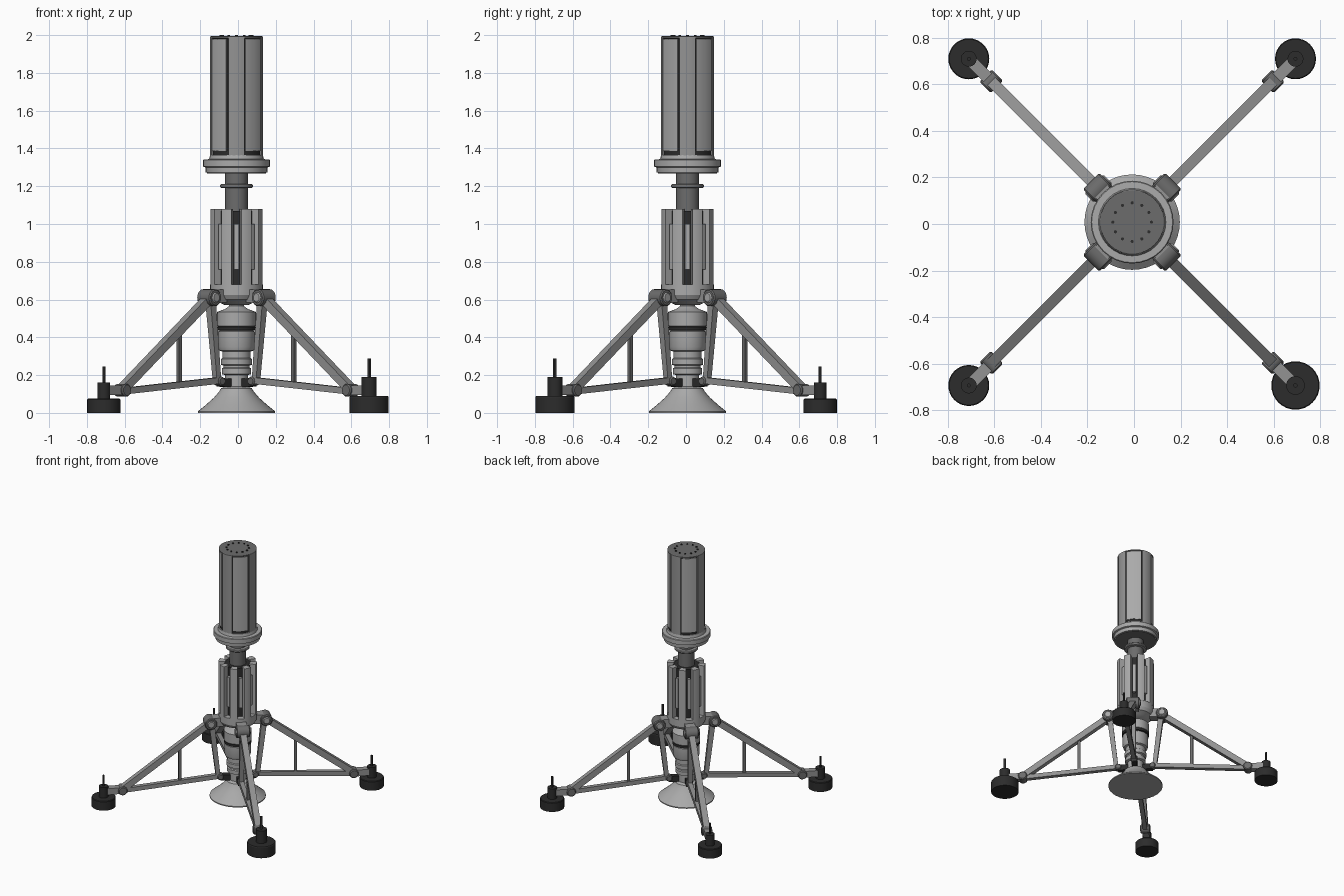
import bpy, bmesh, math
from mathutils import Vector, Matrix

if "Cube" in bpy.data.objects:
    bpy.data.objects.remove(bpy.data.objects["Cube"])

CX, CY = -0.008, 0.008            # axis of the central column
CENTRE = Matrix.Translation((CX, CY, 0))

def material(name, v):
    m = bpy.data.materials.new(name)
    m.diffuse_color = (v, v, v, 1)
    m.use_nodes = True
    m.node_tree.nodes["Principled BSDF"].inputs["Base Color"].default_value = m.diffuse_color
    return m

LIGHT = material("light grey", 0.40)
STRUT = material("strut grey", 0.29)
MID = material("mid grey", 0.15)
DARK = material("near black", 0.025)

def finish(name, bm, mat, matrix=CENTRE):
    bmesh.ops.recalc_face_normals(bm, faces=bm.faces)
    me = bpy.data.meshes.new(name)
    bm.to_mesh(me)
    bm.free()
    me.materials.append(mat)
    for p in me.polygons:
        p.use_smooth = True
    me.set_sharp_from_angle(angle=math.radians(30))
    ob = bpy.data.objects.new(name, me)
    ob.matrix_world = matrix
    bpy.context.collection.objects.link(ob)
    return ob

def lathe(name, profile, mat, matrix=CENTRE, seg=32):
    """Closed solid of revolution from (radius, z) points, flat capped."""
    bm = bmesh.new()
    rings = [[bm.verts.new((r * math.cos(2 * math.pi * i / seg),
                            r * math.sin(2 * math.pi * i / seg), z))
              for i in range(seg)] for r, z in profile]
    for a, b in zip(rings, rings[1:]):
        for i in range(seg):
            j = (i + 1) % seg
            bm.faces.new((a[i], a[j], b[j], b[i]))
    bm.faces.new(rings[0])
    bm.faces.new(rings[-1])
    return finish(name, bm, mat, matrix)

def sector(name, r0, r1, a0, a1, z0, z1, mat, n=6):
    """Curved plate between two radii and two angles (degrees)."""
    bm = bmesh.new()
    angs = [math.radians(a0 + (a1 - a0) * i / n) for i in range(n + 1)]
    cols = [[bm.verts.new((r * math.cos(a), r * math.sin(a), z))
             for r, z in ((r0, z0), (r1, z0), (r1, z1), (r0, z1))] for a in angs]
    for a, b in zip(cols, cols[1:]):
        for i in range(4):
            j = (i + 1) % 4
            bm.faces.new((a[i], a[j], b[j], b[i]))
    bm.faces.new(cols[0])
    bm.faces.new(cols[-1])
    return finish(name, bm, mat)

def bar(name, p, q, w, h, mat, matrix, taper=1.0):
    """Box beam from p to q in the leg's radial plane (x outward, z up)."""
    p, q = Vector(p), Vector(q)
    d = (q - p).normalized()
    side = Vector((0, 1, 0))
    up = d.cross(side).normalized()
    bm = bmesh.new()
    ends = []
    for c, s in ((p, 1.0), (q, taper)):
        ends.append([bm.verts.new(c + side * w * s * a / 2 + up * h * s * b / 2)
                     for a, b in ((-1, -1), (1, -1), (1, 1), (-1, 1))])
    for i in range(4):
        j = (i + 1) % 4
        bm.faces.new((ends[0][i], ends[0][j], ends[1][j], ends[1][i]))
    bm.faces.new(ends[0])
    bm.faces.new(ends[1])
    return finish(name, bm, mat, matrix)

def hinge(name, x, z, r, length, mat, matrix):
    """Cylinder lying across the leg."""
    m = matrix @ Matrix.Translation((x, 0, z)) @ Matrix.Rotation(math.pi / 2, 4, 'X')
    b = min(0.006, r / 4)
    h = length / 2
    lathe(name, [(r - b, -h), (r, -h + b), (r, h - b), (r - b, h)], mat, m, 20)

# Bell-shaped base and stepped lower column
lathe("base_bell", [(0.205, 0), (0.205, 0.008), (0.165, 0.04), (0.12, 0.08),
                    (0.09, 0.115), (0.082, 0.13), (0.06, 0.14)], LIGHT, seg=40)
lathe("lower_column", [(0.06, 0.13), (0.06, 0.2), (0.078, 0.205), (0.078, 0.235),
                       (0.07, 0.24), (0.07, 0.25), (0.082, 0.255), (0.082, 0.285),
                       (0.075, 0.29), (0.075, 0.325), (0.09, 0.33), (0.097, 0.35),
                       (0.097, 0.43), (0.09, 0.435), (0.09, 0.455), (0.102, 0.46),
                       (0.102, 0.535), (0.06, 0.55), (0.04, 0.565), (0.04, 0.59)], LIGHT)
lathe("column_seal", [(0.085, 0.435), (0.102, 0.438), (0.102, 0.456), (0.085, 0.459)], DARK)

# Slotted middle body
lathe("body_bottom", [(0.06, 0.57), (0.09, 0.585), (0.125, 0.6), (0.14, 0.625),
                      (0.14, 0.68), (0.1, 0.68)], LIGHT)
lathe("body_core", [(0.098, 0.66), (0.098, 1.07)], DARK)
for i in range(8):
    a = 45 * i
    sector("body_rib", 0.09, 0.14, a + 11, a + 34, 0.675, 1.08, LIGHT)
    sector("slot_bar", 0.09, 0.122, a - 6, a + 6, 0.76, 1.0, LIGHT, 2)

# Shaft, collar and flange
lathe("shaft", [(0.06, 1.05), (0.06, 1.28)], MID)
lathe("shaft_collar", [(0.055, 1.19), (0.082, 1.191), (0.087, 1.196), (0.087, 1.206),
                       (0.082, 1.211), (0.055, 1.212)], STRUT)
lathe("flange_underside", [(0.12, 1.268), (0.155, 1.268), (0.155, 1.275)], MID)
lathe("flange", [(0.163, 1.272), (0.165, 1.30), (0.178, 1.304), (0.178, 1.338),
                 (0.174, 1.342), (0.145, 1.343), (0.14, 1.365)], LIGHT)

# Upper cylinder: dark core, ribs, panels, cap and bolts
lathe("upper_core", [(0.132, 1.36), (0.132, 1.985)], DARK)
lathe("upper_cap", [(0.132, 1.98), (0.138, 1.984), (0.138, 1.992), (0.135, 1.994)], MID, seg=40)
for i in range(4):
    a = 90 * i
    sector("upper_rib", 0.12, 0.14, a - 18, a + 18, 1.355, 1.992, STRUT)
    sector("upper_panel", 0.12, 0.139, a + 20, a + 67, 1.386, 1.98, LIGHT, 2)
for i in range(12):
    a = math.radians(30 * i)
    lathe("cap_bolt", [(0.007, 1.985), (0.007, 2.0)], DARK,
          CENTRE @ Matrix.Translation((0.083 * math.cos(a), 0.083 * math.sin(a), 0)), 8)

# Four truss legs; the front right foot is larger
for name, deg, s in (("back_right", 45, 1.0), ("back_left", 135, 1.0),
                     ("front_left", 225, 1.0), ("front_right", 315, 1.18)):
    M = CENTRE @ Matrix.Rotation(math.radians(deg), 4, 'Z')
    hinge(name + "_top_hinge", 0.205, 0.61, 0.045, 0.1, MID, M)
    hinge(name + "_top_hinge_pin", 0.205, 0.61, 0.028, 0.114, LIGHT, M)
    bar(name + "_hinge_mount", (0.11, 0, 0.62), (0.205, 0, 0.615), 0.075, 0.07, STRUT, M)
    bar(name + "_main_strut", (0.215, 0, 0.6), (0.85, 0, 0.13), 0.046, 0.046, STRUT, M)
    bar(name + "_lower_strut", (0.13, 0, 0.172), (0.85, 0, 0.115), 0.034, 0.034, STRUT, M)
    bar(name + "_inner_strut", (0.195, 0, 0.6), (0.145, 0, 0.165), 0.04, 0.04, STRUT, M, 0.8)
    bar(name + "_brace", (0.428, 0, 0.15), (0.428, 0, 0.435), 0.018, 0.022, MID, M)
    hinge(name + "_inner_hinge", 0.13, 0.168, 0.024, 0.05, MID, M)
    bar(name + "_inner_mount", (0.04, 0, 0.158), (0.13, 0, 0.162), 0.04, 0.045, DARK, M)
    hinge(name + "_outer_hinge", 0.856, 0.12, 0.034, 0.075, MID, M)
    bar(name + "_foot_arm", (0.85, 0, 0.12), (0.985, 0, 0.12), 0.05, 0.05, STRUT, M)
    F = M @ Matrix.Translation((0.993, 0, 0))
    k = 0.088 * s
    lathe(name + "_foot_pad", [(k, 0), (k, 0.07 * s), (k - 0.004, 0.075 * s)], DARK, F)
    lathe(name + "_foot_post", [(0.034 * s, 0.07), (0.034 * s, 0.16 * s)], DARK, F, 20)
    lathe(name + "_foot_rod", [(0.008 * s, 0.1), (0.008 * s, 0.245 * s)], DARK, F, 12)
